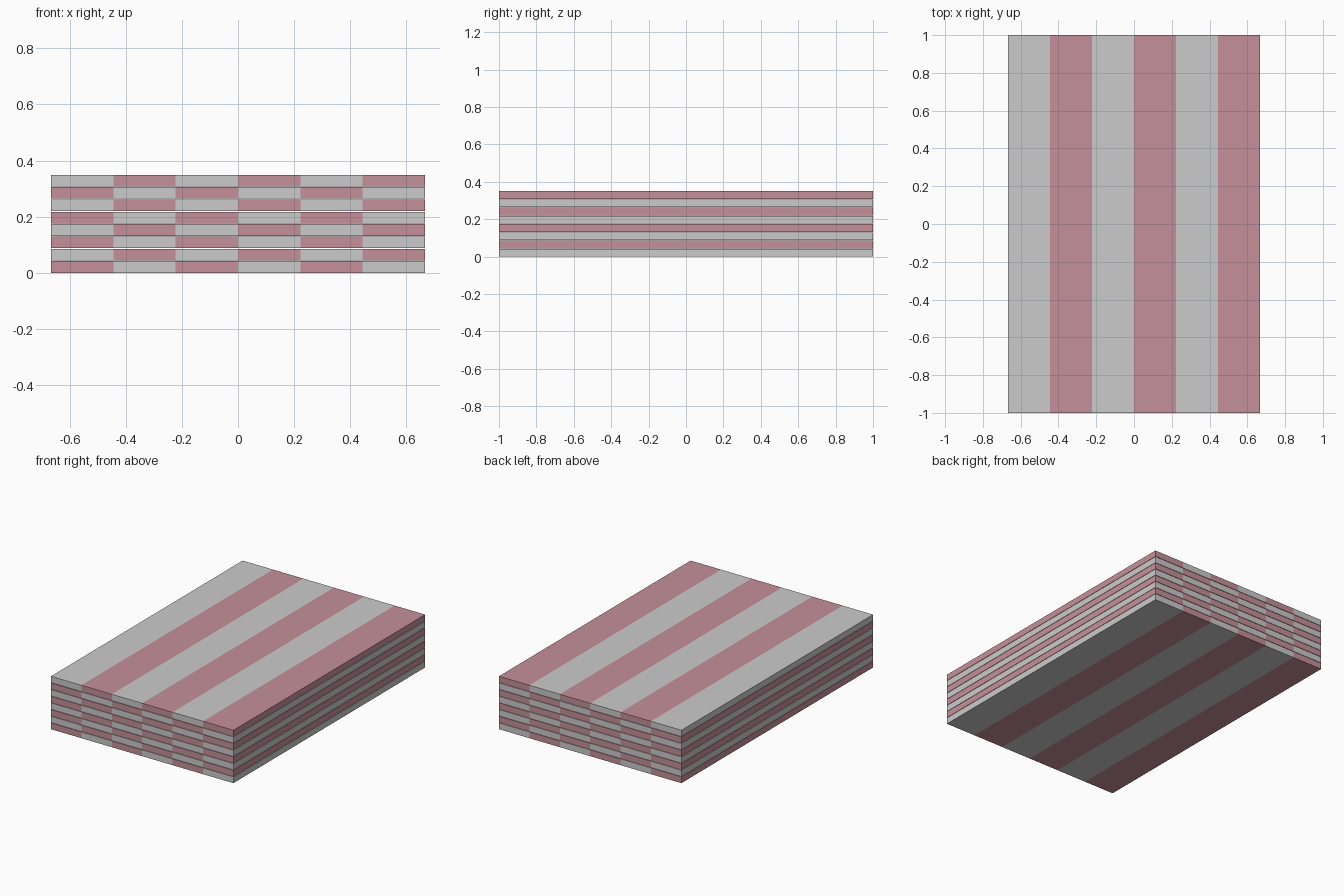
import bpy, bmesh
from mathutils import Matrix, Vector

if "Cube" in bpy.data.objects:
    bpy.data.objects.remove(bpy.data.objects["Cube"])

WIDTH, LENGTH = 4 / 3, 2.0
COLS, LAYERS = 6, 8
PITCH, THICK = 0.044, 0.0415
STRIPE = WIDTH / COLS

red = bpy.data.materials.new("red_stripe")
red.diffuse_color = (0.56, 0.28, 0.32, 1)
red.use_nodes = True
red.node_tree.nodes["Principled BSDF"].inputs["Base Color"].default_value = red.diffuse_color


def striped_board(index):
    """One flat board whose stripes swap colour on every other layer."""
    bm = bmesh.new()
    scale = Matrix.Diagonal((WIDTH, LENGTH, 1, 1))
    bmesh.ops.create_grid(bm, x_segments=COLS, y_segments=1, size=0.5, matrix=scale)
    ext = bmesh.ops.extrude_face_region(bm, geom=bm.faces[:], use_keep_orig=True)
    top = [v for v in ext["geom"] if isinstance(v, bmesh.types.BMVert)]
    bmesh.ops.translate(bm, verts=top, vec=Vector((0, 0, THICK)))
    bmesh.ops.recalc_face_normals(bm, faces=bm.faces[:])
    # Colour each stripe, including its ends and the board's side edges
    for f in bm.faces:
        x = f.calc_center_median().x
        col = max(0, min(COLS - 1, int((x + WIDTH / 2) / STRIPE)))
        f.material_index = (col + index + 1) % 2
    mesh = bpy.data.meshes.new(f"board_{index + 1}")
    mesh.materials.append(None)
    mesh.materials.append(red)
    bm.to_mesh(mesh)
    bm.free()
    obj = bpy.data.objects.new(mesh.name, mesh)
    obj.location.z = index * PITCH
    bpy.context.collection.objects.link(obj)


# Stack of thin boards with hairline gaps
for i in range(LAYERS):
    striped_board(i)
